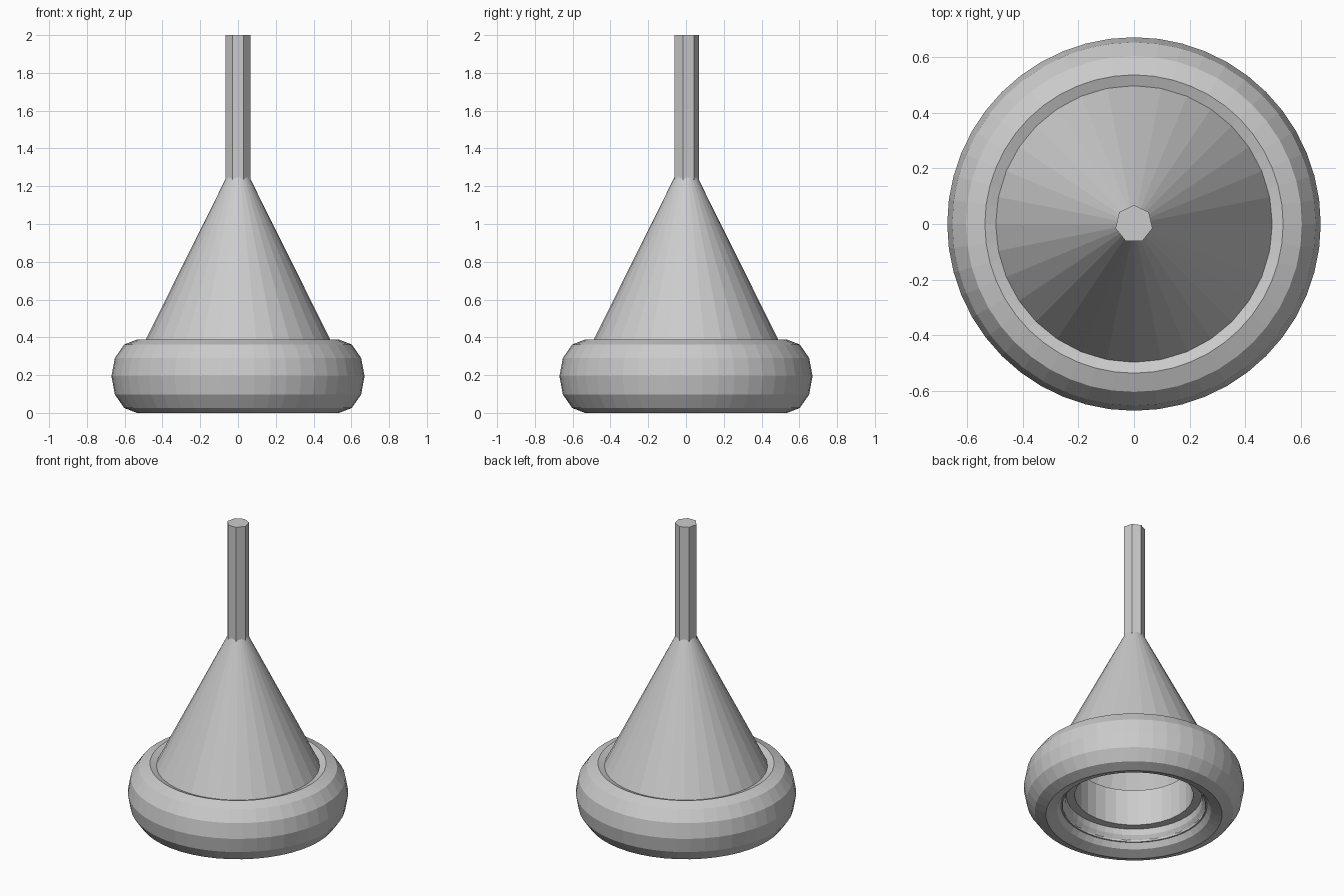
import bpy, bmesh, math

cube = bpy.data.objects.get("Cube")
if cube:
    bpy.data.objects.remove(cube, do_unlink=True)

# Single grey material
grey = bpy.data.materials.new("plain_grey")
grey.use_nodes = True
colour = (0.6, 0.6, 0.6, 1)
grey.diffuse_color = colour
grey.node_tree.nodes["Principled BSDF"].inputs["Base Color"].default_value = colour


def lathe(name, profile, sides, closed=False, cap_top=False):
    """Spin (radius, height) points about z, first vertex on +y."""
    bm = bmesh.new()
    rings = []
    for r, z in profile:
        ring = []
        for i in range(sides):
            a = math.tau * i / sides
            ring.append(bm.verts.new((r * math.sin(a), r * math.cos(a), z)))
        rings.append(ring)
    pairs = list(zip(rings, rings[1:]))
    if closed:
        pairs.append((rings[-1], rings[0]))
    for low, high in pairs:
        for i in range(sides):
            j = (i + 1) % sides
            bm.faces.new((low[j], low[i], high[i], high[j]))
    if cap_top:
        bm.faces.new(rings[-1][::-1])
    mesh = bpy.data.meshes.new(name)
    bm.to_mesh(mesh)
    bm.free()
    mesh.materials.append(grey)
    obj = bpy.data.objects.new(name, mesh)
    bpy.context.collection.objects.link(obj)
    return obj


# Rounded base ring, oval in section
oval = [(0.535 + 0.135 * math.cos(math.tau * k / 12),
         0.194 + 0.194 * math.sin(math.tau * k / 12)) for k in range(12)]
lathe("base_ring", oval, 48, closed=True)

# Hollow stepped collar inside the base ring
lathe("inner_collar", [(0.436, 0.06), (0.436, 0.135), (0.36, 0.135),
                       (0.36, 0.377), (0.45, 0.377), (0.46, 0.06)][::-1], 32, closed=True)

# Open cone body
lathe("cone_body", [(0.505, 0.355), (0.035, 1.3)], 32)

# Seven-sided rod
lathe("top_rod", [(0.068, 1.2), (0.068, 2.0)], 7, cap_top=True)
